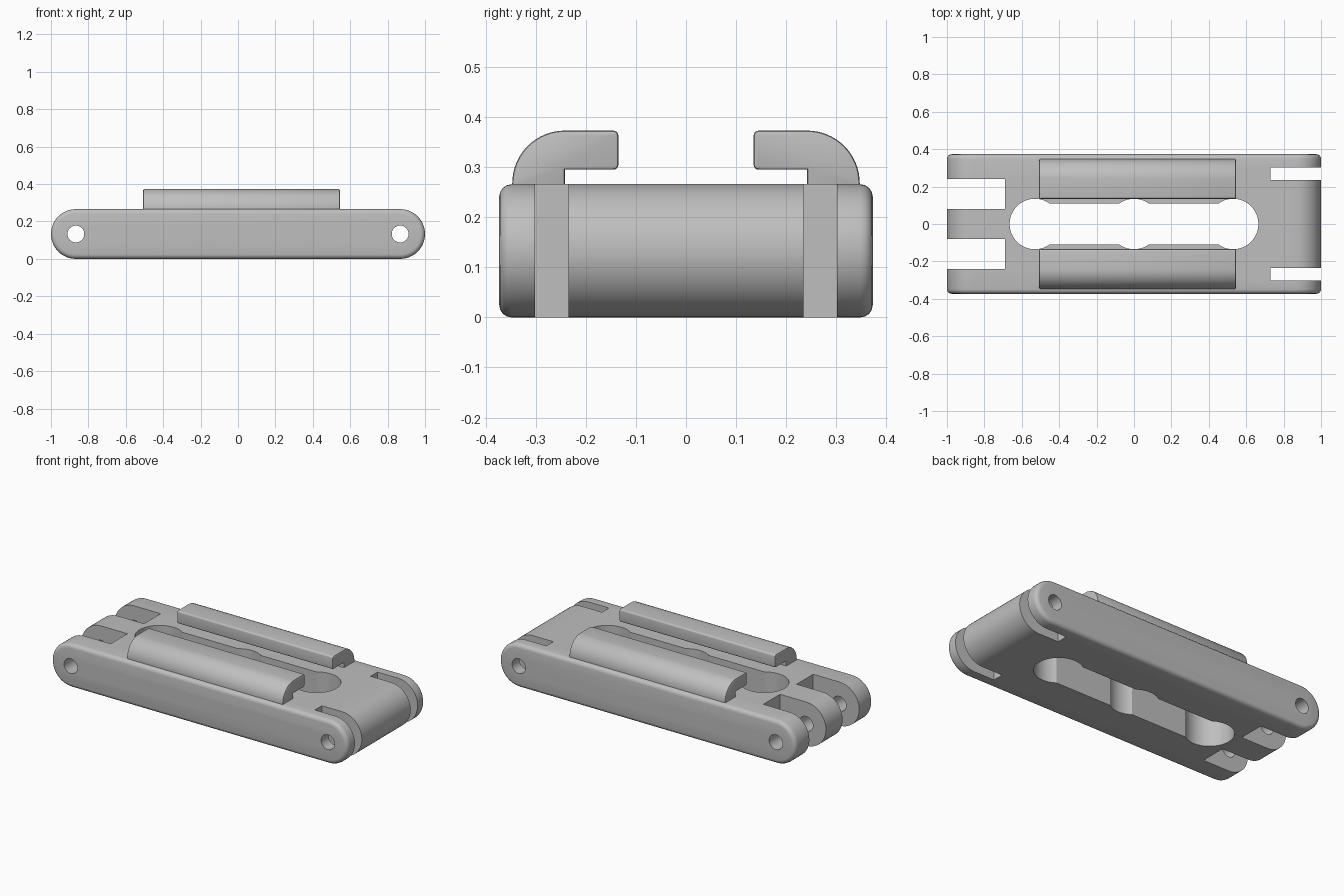
import bpy
import bmesh
from math import pi, sin, cos
from mathutils import Vector

if "Cube" in bpy.data.objects:
    bpy.data.objects.remove(bpy.data.objects["Cube"], do_unlink=True)

grey = bpy.data.materials.new("matte grey")
grey.use_nodes = True
colour = (0.52, 0.52, 0.52, 1)
grey.diffuse_color = colour
grey.node_tree.nodes["Principled BSDF"].inputs["Base Color"].default_value = colour

HALF_WIDTH, HEIGHT = 0.373, 0.266
R = HEIGHT / 2
PIN_X = 1 - R


def arc(cx, cy, r, start, end, steps):
    """Points along an arc, angles in radians."""
    return [(cx + r * cos(start + (end - start) * i / steps),
             cy + r * sin(start + (end - start) * i / steps)) for i in range(steps + 1)]


def prism(name, points, axis, low, high, bevel=0, segments=3):
    """Extrude a closed profile along x, y or z; optionally round its end rims."""
    place = {"x": lambda a, b, t: (t, a, b),
             "y": lambda a, b, t: (a, t, b),
             "z": lambda a, b, t: (a, b, t)}[axis]
    bm = bmesh.new()
    base = bm.faces.new([bm.verts.new(place(a, b, low)) for a, b in points])
    made = bmesh.ops.extrude_face_region(bm, geom=[base], use_keep_orig=True)["geom"]
    moved = [g for g in made if isinstance(g, bmesh.types.BMVert)]
    bmesh.ops.translate(bm, verts=moved, vec=Vector(place(0, 0, high - low)))
    bmesh.ops.recalc_face_normals(bm, faces=bm.faces)
    if bevel:
        caps = [f for f in bm.faces if len(f.verts) == len(points) and len(points) > 4]
        rims = list({e for f in caps for e in f.edges})
        bmesh.ops.bevel(bm, geom=rims, offset=bevel, segments=segments,
                        profile=0.5, affect="EDGES", clamp_overlap=True)
        bmesh.ops.recalc_face_normals(bm, faces=bm.faces)
    mesh = bpy.data.meshes.new(name)
    bm.to_mesh(mesh)
    bm.free()
    mesh.materials.append(grey)
    obj = bpy.data.objects.new(name, mesh)
    bpy.context.collection.objects.link(obj)
    return obj


def rectangle(x0, x1, y0, y1):
    return [(x0, y0), (x1, y0), (x1, y1), (x0, y1)]


def circle(cx, cy, r, steps=48):
    return arc(cx, cy, r, 0, 2 * pi, steps)[:-1]


def select_only(obj):
    bpy.ops.object.select_all(action="DESELECT")
    obj.select_set(True)
    bpy.context.view_layer.objects.active = obj


def cut(target, cutter):
    cutter.hide_render = True
    mod = target.modifiers.new("cut", "BOOLEAN")
    mod.operation = "DIFFERENCE"
    mod.solver = "EXACT"
    mod.object = cutter
    select_only(target)
    bpy.ops.object.modifier_apply(modifier=mod.name)
    bpy.data.objects.remove(cutter, do_unlink=True)


def smooth(obj):
    select_only(obj)
    bpy.ops.object.shade_smooth_by_angle(angle=pi / 6)


# Link body: a bar with fully rounded ends and softened sides
outline = arc(PIN_X, R, R, -pi / 2, pi / 2, 24) + arc(-PIN_X, R, R, pi / 2, 1.5 * pi, 24)
body = prism("link_body", outline, "y", -HALF_WIDTH, HALF_WIDTH, 0.025, 4)

# Hinge slots: two wide ones at one end, two thin ones at the other
for side in (-1, 1):
    for x0, x1, inner, outer in ((-1.1, -0.69, 0.08, 0.24), (0.73, 1.1, 0.235, 0.302)):
        y0, y1 = sorted((side * inner, side * outer))
        cut(body, prism("slot_cutter", rectangle(x0, x1, y0, y1), "z", -0.1, 0.5))

# Pin holes through both hinge ends
for x in (-PIN_X, PIN_X):
    cut(body, prism("pin_cutter", circle(x, R, 0.045, 32), "y", -0.5, 0.5))

# Central opening: a long window widened by three round bores
cut(body, prism("window_cutter", rectangle(-0.53, 0.53, -0.11, 0.11), "z", -0.1, 0.5))
for x in (-0.53, 0, 0.53):
    cut(body, prism("bore_cutter", circle(x, 0, 0.135), "z", -0.1, 0.5))
smooth(body)

# Hooked rails: rounded outside, with a lip overhanging the middle
hook = ([(0.242, 0.255), (0.347, 0.255)]
        + arc(0.242, 0.268, 0.105, 0, pi / 2, 16)
        + arc(0.145, 0.363, 0.01, pi / 2, pi, 4)
        + arc(0.145, 0.305, 0.01, pi, 1.5 * pi, 4)
        + [(0.242, 0.295)])
for side, name in ((-1, "front_rail"), (1, "back_rail")):
    profile = [(side * y, z) for y, z in hook]
    smooth(prism(name, profile, "x", -0.507, 0.545, 0.006, 2))
